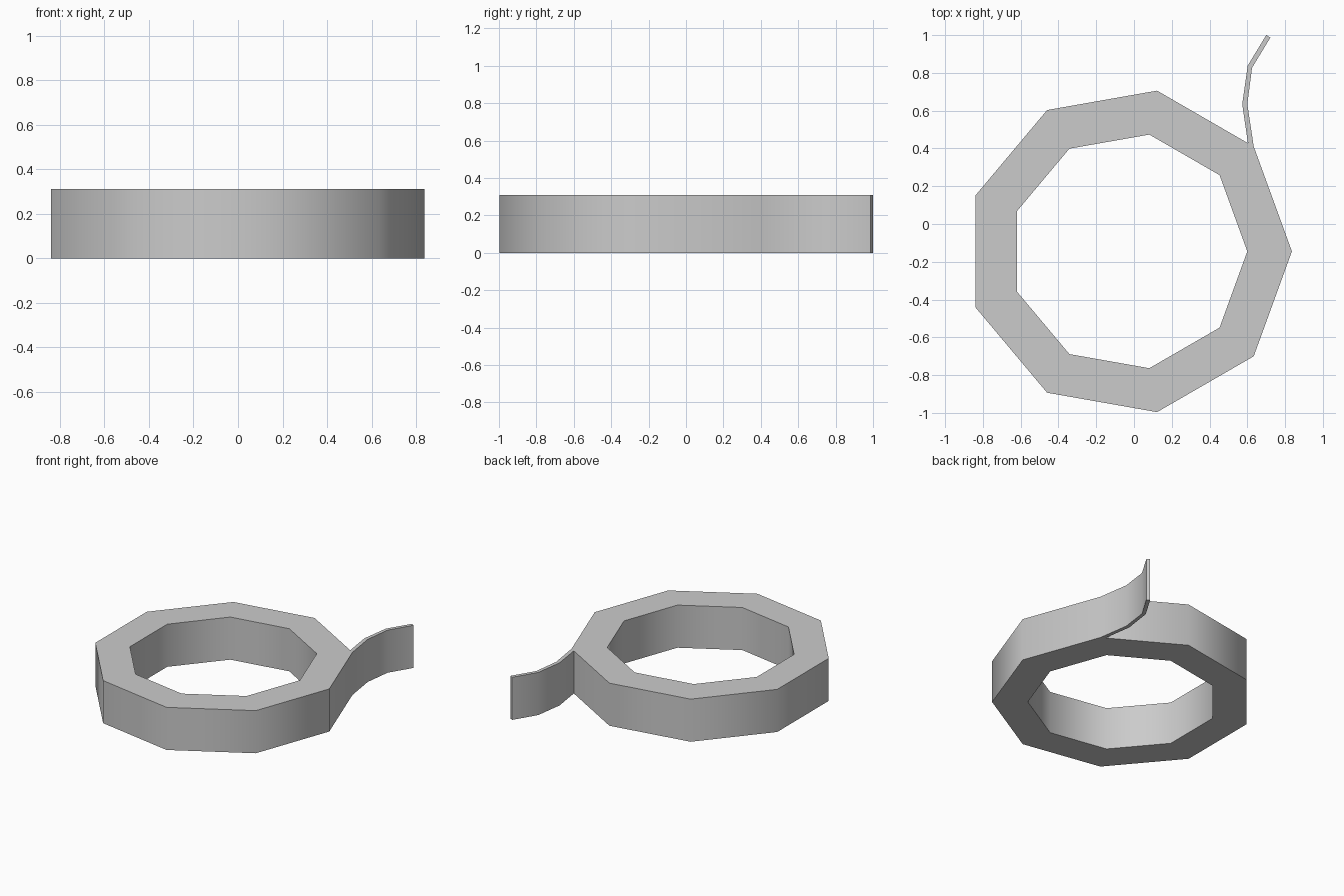
import bpy, bmesh, math

if "Cube" in bpy.data.objects:
    bpy.data.objects.remove(bpy.data.objects["Cube"], do_unlink=True)

HEIGHT = 0.31
CENTRE = (-0.028, -0.145)
OUTER, INNER, SIDES = 0.864, 0.628, 9

grey = bpy.data.materials.new("light grey")
grey.use_nodes = True
colour = (0.6, 0.6, 0.6, 1)
grey.diffuse_color = colour
grey.node_tree.nodes["Principled BSDF"].inputs["Base Color"].default_value = colour

bm = bmesh.new()


def ring_loop(radius):
    """Flat nine-sided loop with one corner on +x."""
    angles = [2 * math.pi * i / SIDES for i in range(SIDES)]
    return [bm.verts.new((CENTRE[0] + radius * math.cos(a),
                          CENTRE[1] + radius * math.sin(a), 0)) for a in angles]


# Flat band; the tail's root splits the edge after the second corner
outer, inner = ring_loop(OUTER), ring_loop(INNER)
root = bm.verts.new(outer[1].co.lerp(outer[2].co, 0.06))
for i in range(SIDES):
    j = (i + 1) % SIDES
    split = [root] if i == 1 else []
    bm.faces.new([outer[i], *split, outer[j], inner[j], inner[i]])

# Thin bent tail growing out of the band
right = [outer[1]] + [bm.verts.new((x, y, 0)) for x, y in
                      ((0.6, 0.635), (0.625, 0.827), (0.722, 0.987))]
left = [root] + [bm.verts.new((x, y, 0)) for x, y in
                 ((0.573, 0.635), (0.602, 0.838), (0.7, 1.0))]
for i in range(3):
    bm.faces.new([right[i], right[i + 1], left[i + 1], left[i]])

# Raise the flat outline into a solid
raised = bmesh.ops.extrude_face_region(bm, geom=bm.faces[:], use_keep_orig=True)
top = [g for g in raised["geom"] if isinstance(g, bmesh.types.BMVert)]
bmesh.ops.translate(bm, verts=top, vec=(0, 0, HEIGHT))
bmesh.ops.recalc_face_normals(bm, faces=bm.faces[:])

mesh = bpy.data.meshes.new("ring_with_tail")
bm.to_mesh(mesh)
bm.free()
mesh.materials.append(grey)
ring = bpy.data.objects.new("ring_with_tail", mesh)
bpy.context.collection.objects.link(ring)

# Smooth walls, crisp rims
bpy.ops.object.select_all(action="DESELECT")
ring.select_set(True)
bpy.context.view_layer.objects.active = ring
bpy.ops.object.shade_smooth_by_angle(angle=math.radians(45))
